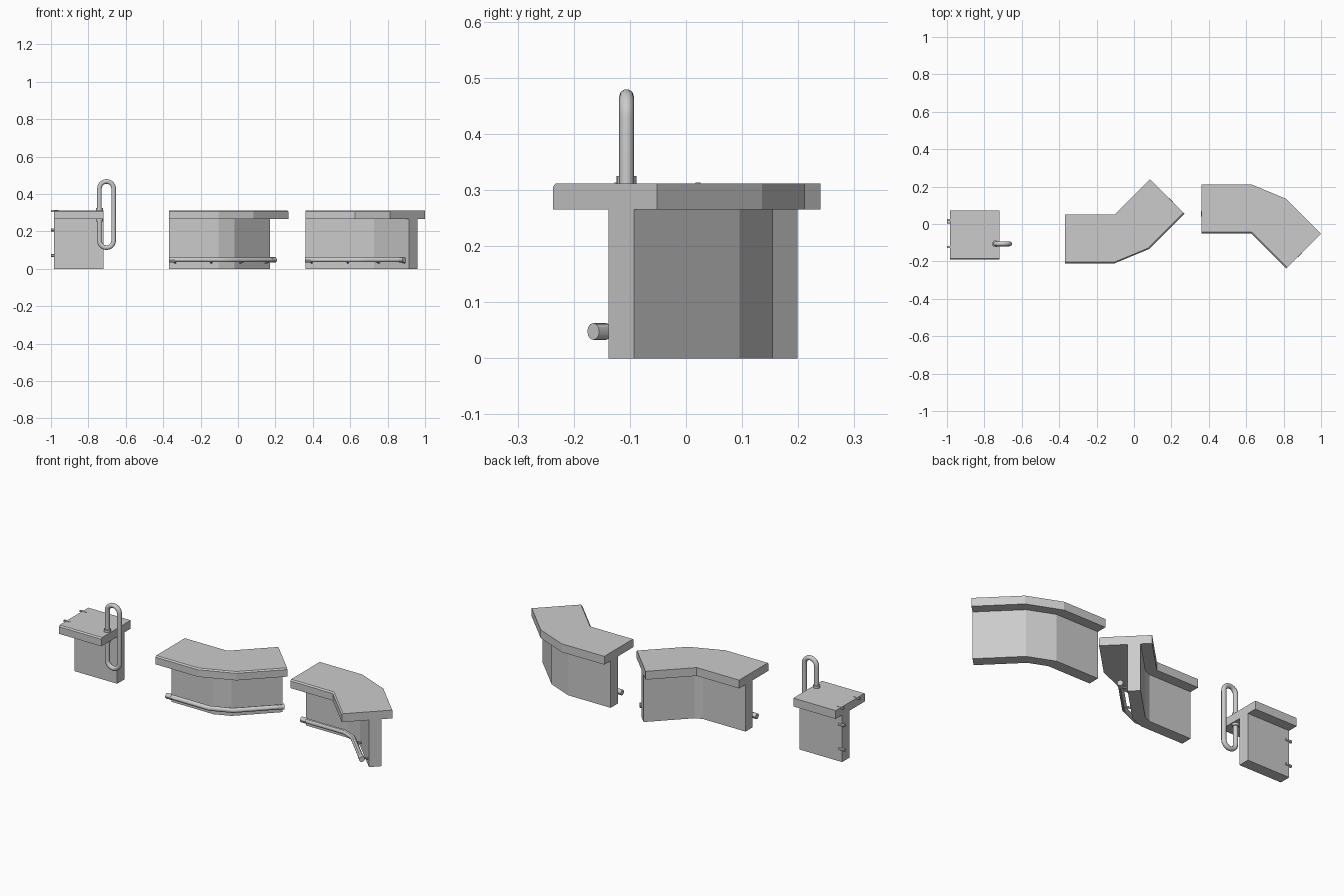
import bpy, bmesh
from math import sin, cos, pi, sqrt
from mathutils import Vector

if "Cube" in bpy.data.objects:
    bpy.data.objects.remove(bpy.data.objects["Cube"])

D, L, C = 0.262, 0.265, sqrt(0.5)      # counter depth, straight length, 45 degree factor
TOP = [(0, 0.265), (0, 0.305), (0.007, 0.312), (D, 0.312), (D, 0.265)]
WALL = [(0.141, 0), (0.141, 0.266), (0.205, 0.266), (0.205, 0)]
RAIL_T, RAIL_Z = 0.104, 0.048
RAIL = [(RAIL_T + 0.013 * cos(a * pi / 6), RAIL_Z + 0.013 * sin(a * pi / 6)) for a in range(12)]


def stations(pivot, s, bent=True):
    """Positions and outward directions along a module (s: side the pivot faces)."""
    p = Vector(pivot)
    u0, u1, d1 = Vector((0, s)), Vector((C, s * C)), Vector((C, -s * C))
    st = [(p - Vector((L, 0)), u0), (p, u0)]
    return st + [(p, u1), (p + L * d1, u1)] if bent else st


def place(station, s, t, z):
    p, u = station
    q = p + u * (t if s > 0 else D - t)
    return Vector((q.x, q.y, z))


def smooth(obj):
    bpy.ops.object.select_all(action='DESELECT')
    obj.select_set(True)
    bpy.context.view_layer.objects.active = obj
    bpy.ops.object.shade_smooth_by_angle()


def sweep(name, profile, st, s, soft=False):
    bm = bmesh.new()
    rings = [[bm.verts.new(place(k, s, t, z)) for t, z in profile] for k in st]
    n = len(profile)
    for a, b in zip(rings, rings[1:]):
        for i in range(n):
            j = (i + 1) % n
            bm.faces.new((a[i], a[j], b[j], b[i]))
    bm.faces.new(rings[0])
    bm.faces.new(rings[-1])
    bmesh.ops.remove_doubles(bm, verts=bm.verts, dist=1e-5)
    bmesh.ops.recalc_face_normals(bm, faces=bm.faces)
    me = bpy.data.meshes.new(name)
    bm.to_mesh(me)
    bm.free()
    obj = bpy.data.objects.new(name, me)
    bpy.context.collection.objects.link(obj)
    if soft:
        smooth(obj)


def rod(name, a, b, r, sides=12):
    a, b = Vector(a), Vector(b)
    bpy.ops.mesh.primitive_cylinder_add(vertices=sides, radius=r, depth=(b - a).length,
                                        location=(a + b) / 2)
    o = bpy.context.object
    o.name = name
    o.rotation_euler = (b - a).to_track_quat('Z', 'Y').to_euler()
    smooth(o)


def box(name, loc, size):
    bpy.ops.mesh.primitive_cube_add(size=1, location=loc)
    o = bpy.context.object
    o.name, o.scale = name, size


# Two bent counter modules with foot rails
for label, pivot, s in (("outer_corner", (-0.103, 0.052), -1), ("inner_corner", (0.6265, -0.05), 1)):
    st = stations(pivot, s)
    sweep(label + "_top", TOP, st, s)
    sweep(label + "_wall", WALL, st, s)
    sweep(label + "_foot_rail", RAIL, st, s, True)
    for a, b in ((0, 1), (3, 2)):
        p, q = place(st[a], s, RAIL_T, RAIL_Z), place(st[b], s, RAIL_T, RAIL_Z)
        d = (q - p).normalized()
        # slightly thicker sleeve at each rail end
        rod(label + "_rail_sleeve", p - d * 0.002, p + d * 0.03, 0.015)
        # brackets tying the rail to the wall
        for f in (0.12, 0.85):
            k = (st[a][0].lerp(st[b][0], f), st[a][1])
            rod(label + "_rail_bracket", place(k, s, RAIL_T, 0.044), place(k, s, 0.145, 0.033), 0.006, 8)

# Straight end module
end = stations((-0.719, -0.191), 1, False)
sweep("end_top", TOP, end, 1)
sweep("end_wall", WALL, end, 1)

# Connector pegs on the free side
for z in (0.07, 0.208):
    rod("wall_peg", (-1, 0.01, z), (-0.96, 0.01, z), 0.008)
for y in (-0.123, 0.021):
    box("top_connector", (-0.98, y, 0.309), (0.04, 0.009, 0.009))

# Upright loop handle passing through the counter edge
cx, cy, r = -0.703, -0.106, 0.038
pts = [(cx + r * cos(i * pi / 12), 0.429 + r * sin(i * pi / 12)) for i in range(13)]
pts += [(cx - r * cos(i * pi / 12), 0.151 - r * sin(i * pi / 12)) for i in range(13)]
cu = bpy.data.curves.new("loop_handle", 'CURVE')
cu.dimensions = '3D'
cu.bevel_depth, cu.bevel_resolution = 0.013, 3
sp = cu.splines.new('POLY')
sp.points.add(len(pts) - 1)
for pt, (x, z) in zip(sp.points, pts):
    pt.co = (x, cy, z, 1)
sp.use_cyclic_u = True
sp.use_smooth = True
bpy.context.collection.objects.link(bpy.data.objects.new("loop_handle", cu))
for z in (0.318, 0.259):
    rod("handle_collar", (cx - r, cy, z - 0.007), (cx - r, cy, z + 0.007), 0.018, 16)
